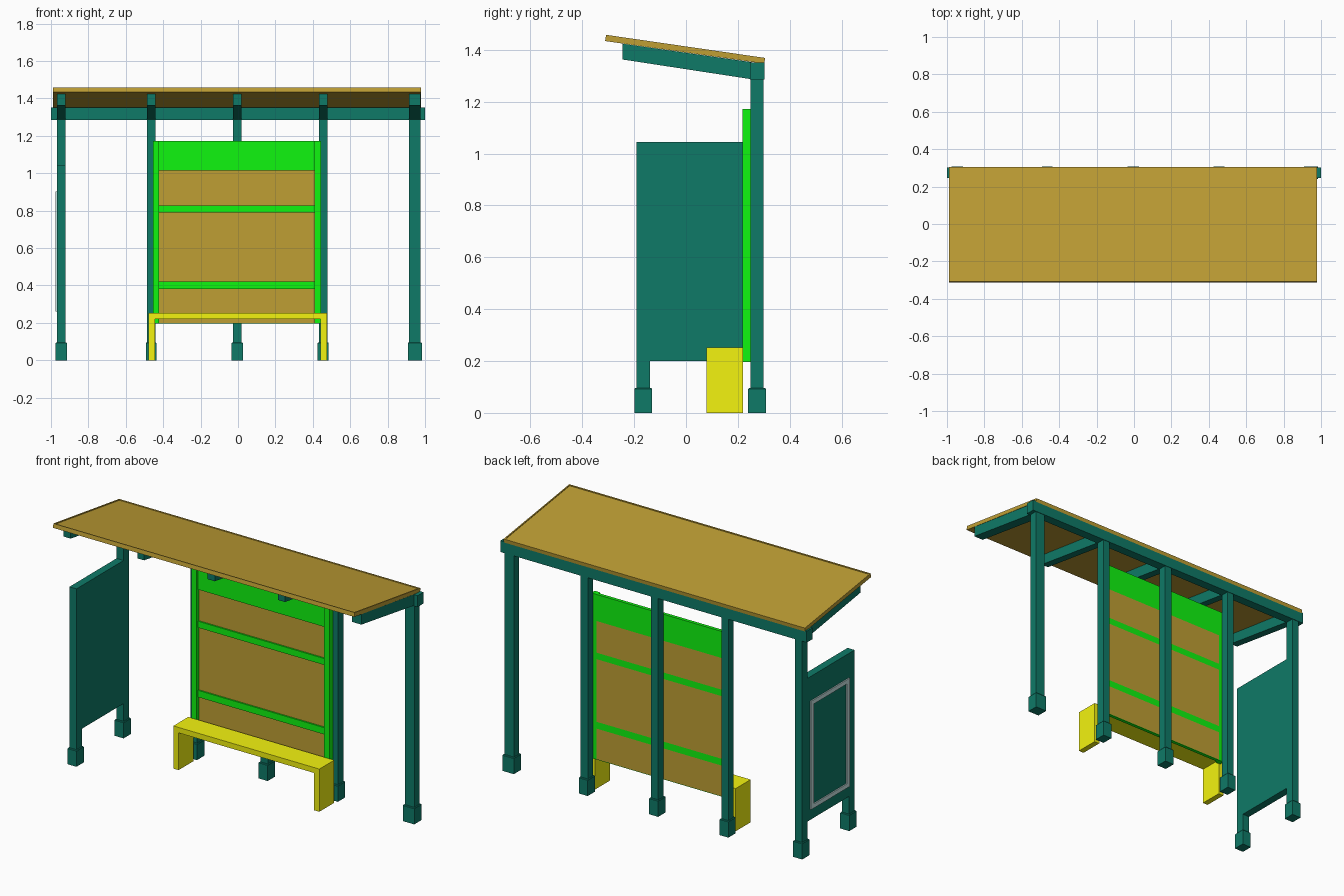
import bpy, bmesh

if "Cube" in bpy.data.objects:
    bpy.data.objects.remove(bpy.data.objects["Cube"])


def material(name, color):
    m = bpy.data.materials.new(name)
    m.diffuse_color = (*color, 1)
    m.use_nodes = True
    m.node_tree.nodes["Principled BSDF"].inputs["Base Color"].default_value = m.diffuse_color
    return m


TEAL = material("teal_paint", (0.0045, 0.195, 0.137))
BROWN = material("brown_sheet", (0.52, 0.345, 0.034))
GREEN = material("green_paint", (0.005, 0.92, 0.005))
YELLOW = material("yellow_paint", (0.9, 0.9, 0.005))
GREY = material("grey_trim", (0.6, 0.8, 0.8))


def finish(name, bm, mat):
    bmesh.ops.recalc_face_normals(bm, faces=bm.faces)
    mesh = bpy.data.meshes.new(name)
    bm.to_mesh(mesh)
    bm.free()
    mesh.materials.append(mat)
    ob = bpy.data.objects.new(name, mesh)
    bpy.context.collection.objects.link(ob)
    return ob


def extrude_yz(name, profile, x0, x1, mat, lip=None):
    """Extrude a (y, z) profile along x; lip=(width, depth) recesses the top face."""
    bm = bmesh.new()
    face = bm.faces.new([bm.verts.new((x0, y, z)) for y, z in profile])
    ext = bmesh.ops.extrude_face_region(bm, geom=[face])
    verts = [v for v in ext["geom"] if isinstance(v, bmesh.types.BMVert)]
    bmesh.ops.translate(bm, verts=verts, vec=(x1 - x0, 0, 0))
    if lip:
        bmesh.ops.recalc_face_normals(bm, faces=bm.faces)
        bm.faces.ensure_lookup_table()
        top = max(bm.faces, key=lambda f: f.normal.z)
        bmesh.ops.inset_region(bm, faces=[top], thickness=lip[0])
        bmesh.ops.inset_region(bm, faces=[top], thickness=0.0005, depth=-lip[1])
    return finish(name, bm, mat)


def box(name, x0, x1, y0, y1, z0, z1, mat):
    return extrude_yz(name, [(y0, z0), (y1, z0), (y1, z1), (y0, z1)], x0, x1, mat)


def foot(name, x, w, y):
    """Post shoe with a narrow chamfer around its top."""
    bm = bmesh.new()
    rings = []
    for z, inset in ((0, 0), (0.092, 0), (0.096, 0.003)):
        a, b = w / 2 + 0.006 - inset, 0.034 - inset
        rings.append([bm.verts.new((x + sx * a, y + sy * b, z))
                      for sx, sy in ((-1, -1), (1, -1), (1, 1), (-1, 1))])
    for lo, hi in zip(rings, rings[1:]):
        for i in range(4):
            j = (i + 1) % 4
            bm.faces.new((lo[i], lo[j], hi[j], hi[i]))
    bm.faces.new(rings[0])
    bm.faces.new(rings[-1])
    finish(name, bm, TEAL)


# Sloped roof sheet with a shallow lip
extrude_yz("roof", [(-0.312, 1.434), (0.302, 1.347), (0.305, 1.369), (-0.308, 1.458)],
           -0.99, 0.978, BROWN, lip=(0.01, 0.004))

# Rear posts, shoes and sloped rafters
posts = [(-0.945, 0.047), (-0.464, 0.044), (-0.004, 0.048), (0.455, 0.046), (0.946, 0.062)]
for i, (x, w) in enumerate(posts, 1):
    x0, x1 = x - w / 2, x + w / 2
    box(f"rear_post_{i}", x0, x1, 0.249, 0.299, 0.05, 1.346, TEAL)
    foot(f"rear_shoe_{i}", x, w, 0.274)
    extrude_yz(f"rafter_{i}", [(-0.245, 1.363), (0.252, 1.287), (0.252, 1.353), (-0.245, 1.424)],
               x0, x1, TEAL)

# Rear beam
box("rear_beam", -1.0, 1.0, 0.247, 0.302, 1.285, 1.352, TEAL)

# Side wall with its front post and a poster frame outside
box("side_wall", -0.968, -0.922, -0.19, 0.25, 0.2, 1.045, TEAL)
box("side_wall_post", -0.968, -0.922, -0.19, -0.138, 0.05, 0.201, TEAL)
foot("side_wall_shoe", -0.945, 0.047, -0.165)
fx0, fx1 = -0.975, -0.966
fy0, fy1, fz0, fz1, t = -0.135, 0.225, 0.262, 0.902, 0.025
for name, y0, y1, z0, z1 in (("bottom", fy0, fy1, fz0, fz0 + t), ("top", fy0, fy1, fz1 - t, fz1),
                             ("front", fy0, fy0 + t, fz0 + t, fz1 - t),
                             ("rear", fy1 - t, fy1, fz0 + t, fz1 - t)):
    box(f"poster_frame_{name}", fx0, fx1, y0, y1, z0, z1, GREY)

# Back screen: stiles, rails, header and infill panels
for name, x0, x1 in (("left", -0.455, -0.422), ("right", 0.41, 0.445)):
    box(f"screen_stile_{name}", x0, x1, 0.217, 0.249, 0.197, 1.172, GREEN)
rails = [("bottom", 0.197, 0.2), ("lower", 0.38, 0.42), ("upper", 0.79, 0.828), ("header", 1.015, 1.172)]
for name, z0, z1 in rails:
    box(f"screen_{name}_rail", -0.422, 0.41, 0.229, 0.249, z0, z1, GREEN)
for i, (a, b) in enumerate(zip(rails, rails[1:]), 1):
    box(f"screen_panel_{i}", -0.422, 0.41, 0.238, 0.249, a[2], b[1], BROWN)

# Bench seat and slab legs
box("bench_seat", -0.478, 0.475, 0.08, 0.219, 0.22, 0.252, YELLOW)
for name, x0, x1 in (("left", -0.478, -0.444), ("right", 0.441, 0.475)):
    box(f"bench_leg_{name}", x0, x1, 0.08, 0.219, 0, 0.22, YELLOW)
